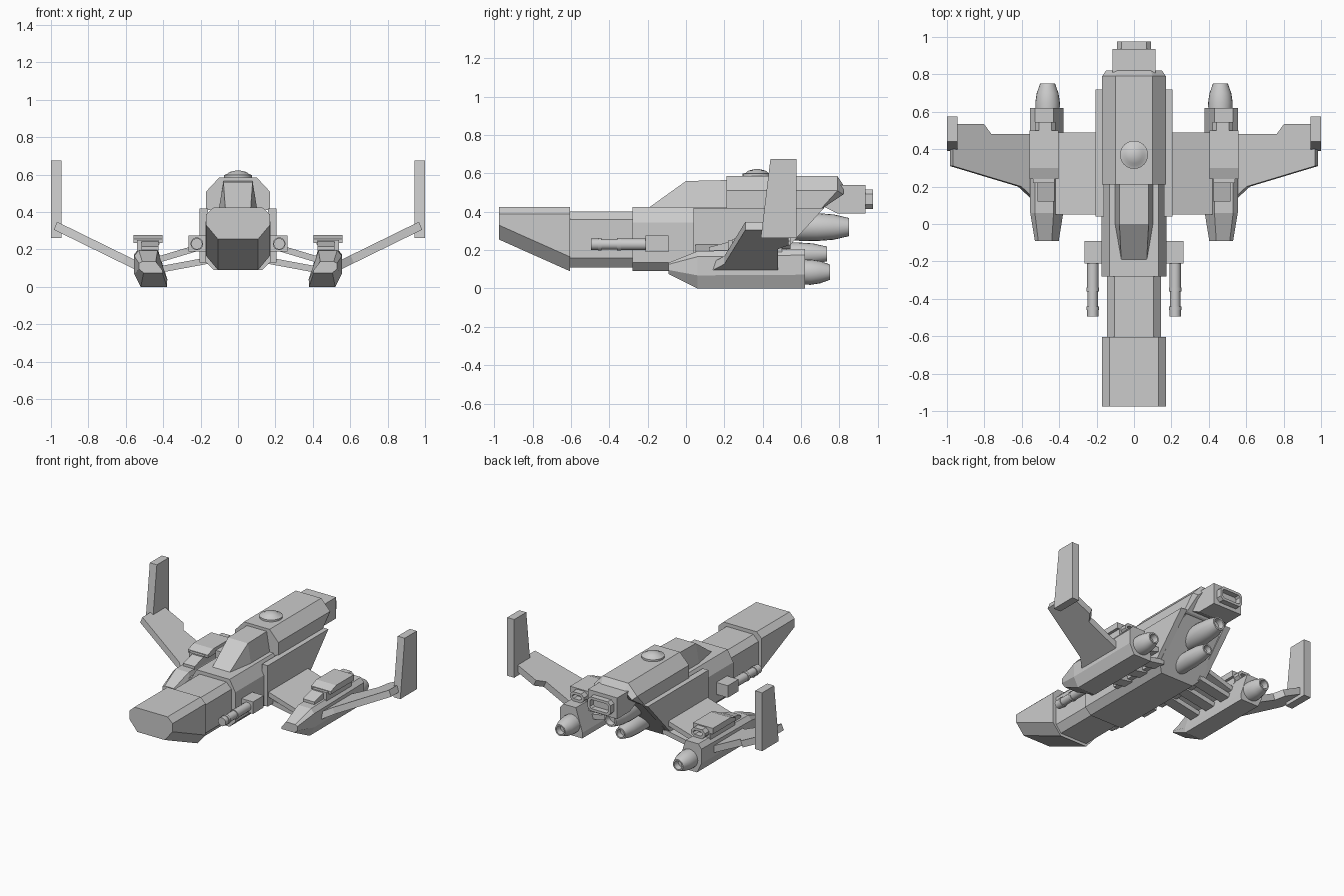
import bpy, bmesh, math

if "Cube" in bpy.data.objects:
    bpy.data.objects.remove(bpy.data.objects["Cube"])


def make(name, bm, mirror=False, smooth=False):
    bmesh.ops.recalc_face_normals(bm, faces=bm.faces)
    me = bpy.data.meshes.new(name)
    bm.to_mesh(me)
    bm.free()
    ob = bpy.data.objects.new(name, me)
    bpy.context.collection.objects.link(ob)
    if mirror:
        ob.modifiers.new("mirror", "MIRROR")
    if smooth:
        bpy.ops.object.select_all(action="DESELECT")
        bpy.context.view_layer.objects.active = ob
        ob.select_set(True)
        bpy.ops.object.shade_smooth_by_angle(angle=math.radians(35))
    return ob


def loft(name, rings, mirror=False, smooth=False):
    """Skin a row of equal-length point rings and cap both ends."""
    bm = bmesh.new()
    vs = [[bm.verts.new(p) for p in r] for r in rings]
    n = len(vs[0])
    for a, b in zip(vs, vs[1:]):
        for i in range(n):
            bm.faces.new((a[i], a[(i + 1) % n], b[(i + 1) % n], b[i]))
    bm.faces.new(vs[0])
    bm.faces.new(vs[-1])
    return make(name, bm, mirror, smooth)


def octagon(w, z0, z1, bot, top, y, cx=0):
    """Chamfered section; bot/top = (dx, dz); y may be a function of z."""
    half = [(w - bot[0], z0), (w, z0 + bot[1]), (w, z1 - top[1]), (w - top[0], z1)]
    pts = half + [(-x, z) for x, z in reversed(half)]
    return [(cx + x, y(z) if callable(y) else y, z) for x, z in pts]


def box(name, x0, x1, y0, y1, z0, z1, mirror=False):
    return loft(name, [[(x0, y, z0), (x1, y, z0), (x1, y, z1), (x0, y, z1)]
                       for y in (y0, y1)], mirror)


def side_prism(name, profile, x0, x1, mirror=False):
    return loft(name, [[(x, y, z) for y, z in profile] for x in (x0, x1)], mirror)


def lathe_y(name, cx, cz, profile, mirror=False, n=20):
    rings = [[(cx + r * math.cos(t * math.tau / n), y, cz + r * math.sin(t * math.tau / n))
              for t in range(n)] for y, r in profile]
    return loft(name, rings, mirror, True)


def vent(name, cx, w, y0, y1, z0, z1, mirror=False):
    """Rounded exhaust frame with a recessed opening."""
    c, i = (.022, .022), .018
    rim = (.012, .012)
    loft(name, [octagon(w, z0, z1, c, c, y0, cx), octagon(w, z0, z1, c, c, y1, cx),
                octagon(w - i, z0 + i, z1 - i, rim, rim, y1, cx),
                octagon(w - i, z0 + i, z1 - i, rim, rim, y0 + .005, cx)], mirror)


# Nose with slanted chin
loft("nose", [octagon(.17, .255, .425, (.063, .075), (.04, .037), -.975),
              octagon(.17, .09, .425, (.063, .075), (.04, .037), -.605)])
loft("neck", [octagon(.145, .11, .40, (.04, .05), (.04, .04), y) for y in (-.61, -.27)])

# Main hull, rear end cut on a slant
loft("main_hull", [octagon(.175, .09, .425, (.045, .045), (.045, .08), -.28),
                   octagon(.175, .09, .425, (.045, .045), (.045, .08),
                           lambda z: .43 + (z - .09) * .82)])
side_prism("side_panel", [(.04, .42), (.72, .42), (.455, .13), (.04, .13)], .16, .205, True)

# Upper hull
low = (.001, .001)
loft("upper_hull", [octagon(.17, .41, .585, low, (.07, .075), .21),
                    octagon(.17, .41, .585, low, (.07, .075),
                            lambda z: .70 if z < .45 else .79),
                    octagon(.15, .415, .54, low, (.06, .05),
                            lambda z: .71 if z < .45 else .82)])

# Canopy
loft("canopy", [[(-.07, -.19, .42), (.07, -.19, .42), (.068, -.19, .424), (-.068, -.19, .424)],
                [(-.102, 0, .42), (.102, 0, .42), (.078, 0, .56), (-.078, 0, .56)],
                [(-.102, .22, .42), (.102, .22, .42), (.078, .22, .565), (-.078, .22, .565)]])

# Roof dome
n = 24
loft("roof_dome", [[(r * math.cos(t * math.tau / n), .37 + r * math.sin(t * math.tau / n), z)
                    for t in range(n)]
                   for r, z in ((.075, .58), (.075, .598), (.058, .603), (.045, .614), (.012, .622))],
     smooth=True)

# Tail box and its exhaust
side_prism("tail_box", [(.70, .54), (.935, .54), (.935, .39), (.79, .39), (.71, .43)], -.115, .115)
vent("tail_vent", 0, .09, .93, .975, .415, .515)

# Belly engines
lathe_y("upper_engine", 0, .32, [(.45, .05), (.52, .07), (.68, .073), (.77, .066), (.85, .047),
                                 (.85, .036), (.81, .032)])
lathe_y("lower_engine", 0, .18, [(.25, .04), (.33, .058), (.58, .06), (.66, .055), (.735, .038),
                                 (.735, .028), (.70, .025)])

# Guns on the flanks
box("gun_mount", .165, .265, -.21, -.09, .19, .275, True)
lathe_y("gun_barrel", .22, .23, [(-.495, .02), (-.495, .03), (-.46, .03), (-.46, .034), (-.44, .034),
                                 (-.44, .028), (-.36, .028), (-.36, .034), (-.34, .034),
                                 (-.34, .031), (-.2, .031)], True, 14)

# Inner wing: upper slab and lower ribs
loft("inner_wing", [[(.17, y, .205), (.42, y, .13), (.42, y, .165), (.17, y, .24)]
                    for y in (.05, .49)], True)
for i, y0 in enumerate((.10, .25, .40)):
    loft(f"wing_rib_{i + 1}", [[(.15, y, .125), (.42, y, .075), (.42, y, .11), (.15, y, .16)]
                               for y in (y0, y0 + .08)], True)


# Engine pods
def pod(y, z0, z1, k):
    sec = [(.38, 0), (.52, 0), (.555, .35), (.555, .85), (.53, 1), (.43, 1), (.378, .2)]
    return [(.465 + (x - .465) * k, y, z0 + t * (z1 - z0)) for x, t in sec]


loft("pod", [pod(-.09, .075, .135, .72), pod(.06, 0, .195, 1), pod(.62, 0, .205, 1)], True)
lathe_y("pod_engine", .462, .085, [(.60, .064), (.65, .066), (.70, .058), (.75, .04), (.75, .03),
                                   (.71, .026)], True)
box("pod_riser", .425, .54, .22, .50, .19, .25, True)
side_prism("pod_front_plate", [(.12, .19), (.12, .215), (.25, .25), (.25, .19)], .425, .515, True)
side_prism("pod_top_plate", [(.24, .235), (.24, .255), (.30, .277), (.50, .277), (.50, .235)],
           .405, .56, True)
vent("pod_vent", .475, .055, .495, .545, .205, .27, True)

# Swept outer wing, lifted along its span
plan = [(.53, .12), (.555, .14), (.62, .20), (.985, .31), (.985, .535), (.82, .535), (.78, .48), (.53, .48)]
loft("outer_wing", [[(x - dx, y, .095 + (x - .555) * .49 + dz) for x, y in plan]
                    for dx, dz in ((0, 0), (.018, .042))], True)

# Upright winglet
side_prism("winglet", [(.39, .262), (.575, .262), (.575, .675), (.44, .675)], .945, 1.0, True)
